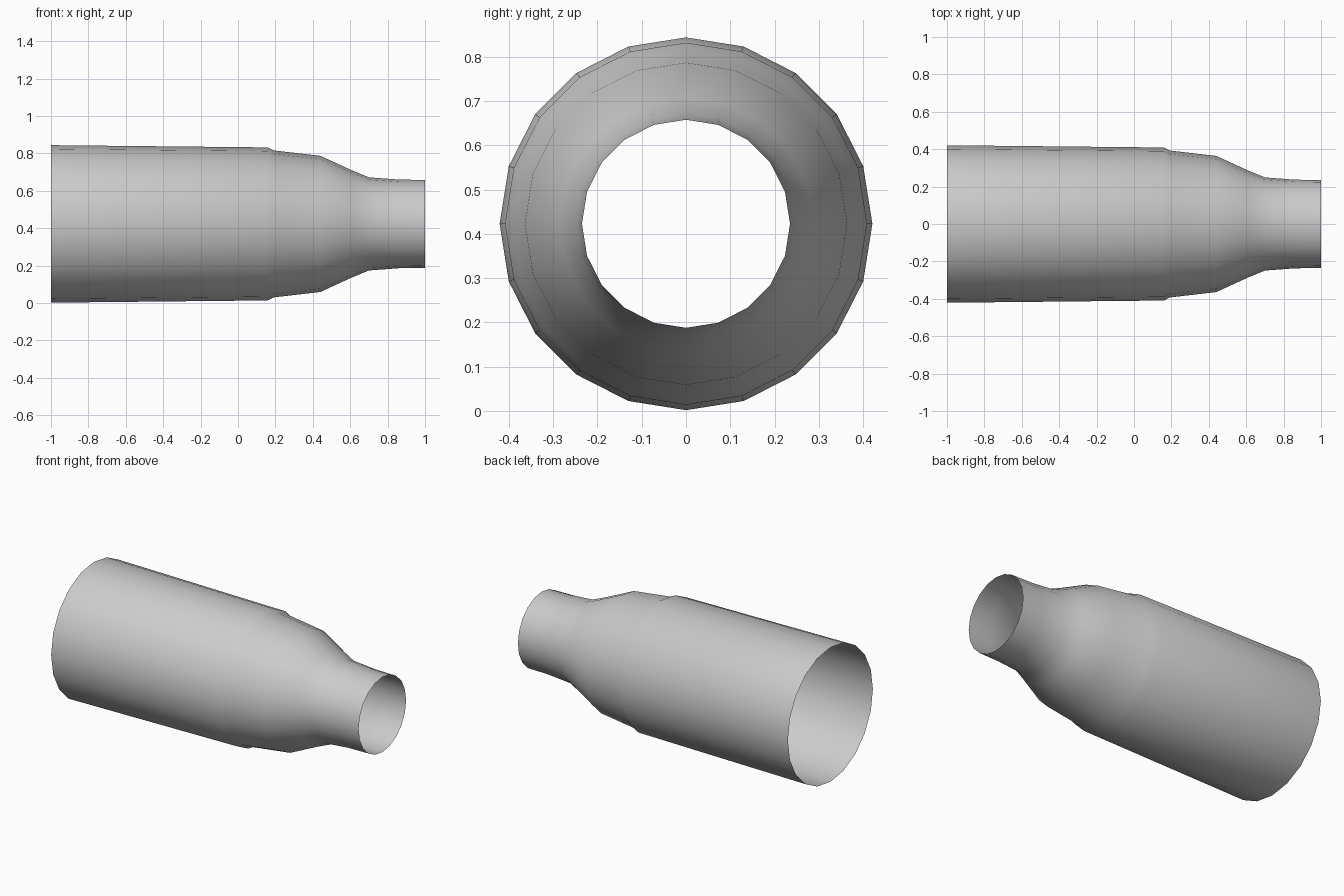
import bpy, bmesh
from math import sin, cos, tau, radians

if "Cube" in bpy.data.objects:
    bpy.data.objects.remove(bpy.data.objects["Cube"])

SIDES = 20
CENTRE_Z = 0.423

# Profile along the axis: (x, radius)
PROFILE = [(-1.0, 0.421), (0.16, 0.409), (0.19, 0.393), (0.44, 0.364),
           (0.61, 0.286), (0.70, 0.249), (0.86, 0.237), (1.0, 0.235)]


def lathe_x(name, profile):
    """Open shell of revolution around the x axis."""
    bm = bmesh.new()
    rings = [[bm.verts.new((x, r * cos(tau * i / SIDES), r * sin(tau * i / SIDES)))
              for i in range(SIDES)] for x, r in profile]
    for a, b in zip(rings, rings[1:]):
        for i in range(SIDES):
            j = (i + 1) % SIDES
            bm.faces.new((a[i], a[j], b[j], b[i]))
    bm.normal_update()
    # Make the surface face outwards
    f = next(iter(bm.faces))
    c = f.calc_center_median()
    if f.normal.y * c.y + f.normal.z * c.z < 0:
        bmesh.ops.reverse_faces(bm, faces=bm.faces[:])
    mesh = bpy.data.meshes.new(name)
    bm.to_mesh(mesh)
    bm.free()
    obj = bpy.data.objects.new(name, mesh)
    bpy.context.collection.objects.link(obj)
    return obj


# Hollow bottlenecked sleeve, open at both ends
sleeve = lathe_x("reducing_sleeve", PROFILE)
sleeve.location.z = CENTRE_Z
bpy.context.view_layer.objects.active = sleeve
sleeve.select_set(True)
bpy.ops.object.shade_smooth_by_angle(angle=radians(40))
